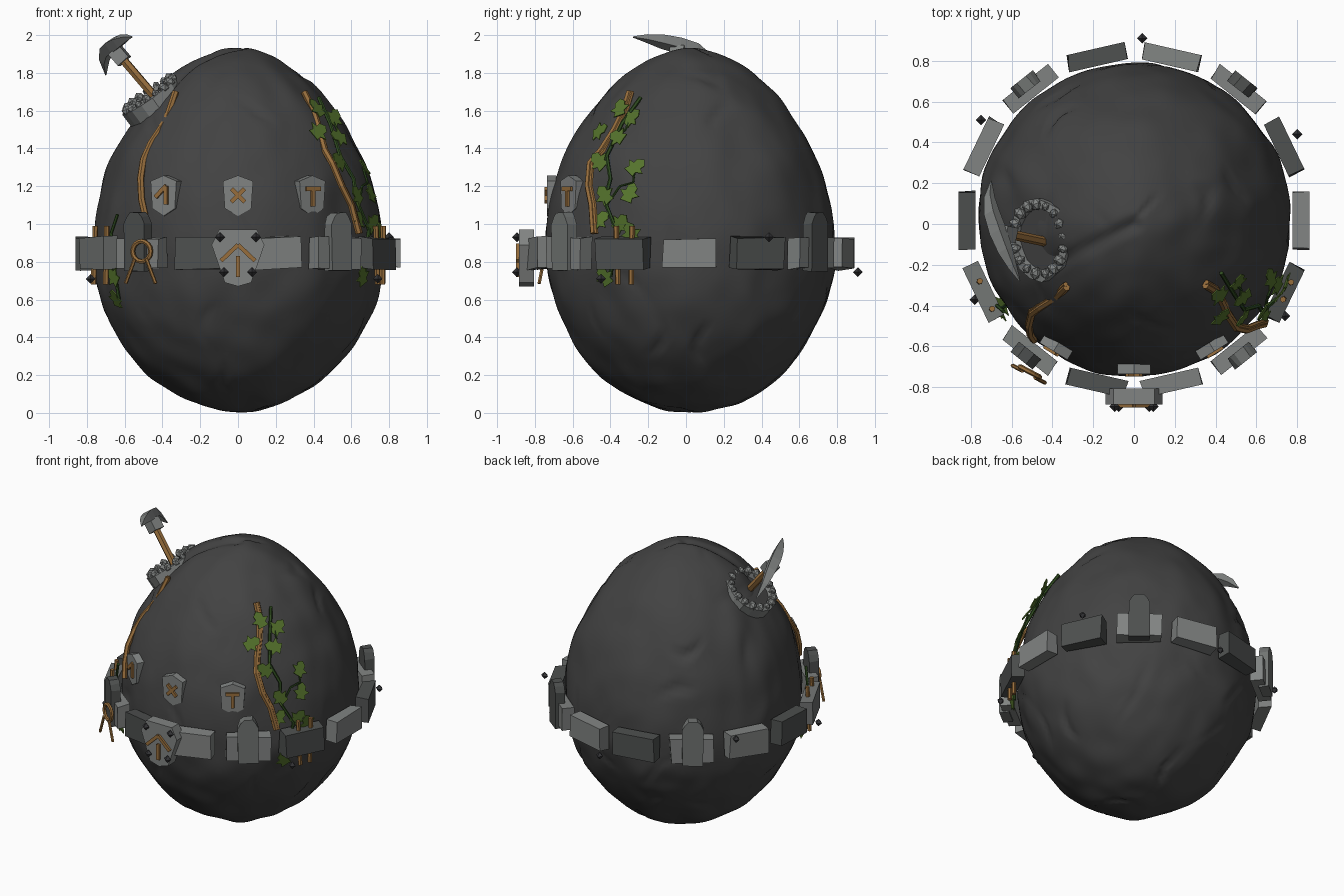
import bpy, bmesh, math, random
from math import sin, cos, pi, radians
from mathutils import Vector, Matrix, noise

random.seed(4)
cube = bpy.data.objects.get("Cube")
if cube:
    bpy.data.objects.remove(cube)


def material(name, r, g, b):
    m = bpy.data.materials.new(name)
    m.use_nodes = True
    m.diffuse_color = (r, g, b, 1)
    m.node_tree.nodes["Principled BSDF"].inputs["Base Color"].default_value = (r, g, b, 1)
    return m


SHELL = material("shell charcoal", .055, .055, .055)
LIGHT = material("light stone", .22, .23, .225)
MID = material("mid stone", .165, .175, .17)
DARK = material("dark stone", .075, .08, .078)
STUD = material("stud iron", .035, .035, .038)
WOOD = material("wood", .31, .155, .045)
LEAF = material("leaf green", .09, .17, .025)
STEM = material("stem green", .03, .075, .015)

MID_Z, WIDE, CY = .86, .765, .02


# Shell profile helpers
def radius(z):
    high = z > MID_Z
    t = (z - MID_Z) / (1.07 if high else MID_Z)
    return WIDE * max(0, 1 - t * t) ** (.585 if high else .53)


def frame(angle, r, z):
    """Upright frame on the shell axis: local -Y points outward."""
    a = radians(angle)
    return Matrix.Translation((r * cos(a), CY + r * sin(a), z)) @ Matrix.Rotation(a + pi / 2, 4, 'Z')


def on_side(y, z, off, side=1):
    r = radius(z) + off
    return Vector((side * math.sqrt(max(0, r * r - (y - CY) ** 2)), y, z))


def finish(bm, name, mats, matrix=Matrix()):
    bmesh.ops.recalc_face_normals(bm, faces=bm.faces)
    me = bpy.data.meshes.new(name)
    bm.to_mesh(me)
    bm.free()
    ob = bpy.data.objects.new(name, me)
    ob.matrix_world = matrix
    for m in mats:
        me.materials.append(m)
    bpy.context.collection.objects.link(ob)


def prism(name, outline, depth, matrix, mat, jitter=0):
    """Extrude an x-z outline along y."""
    bm = bmesh.new()
    rings = [[bm.verts.new((x + random.uniform(-jitter, jitter), y, z + random.uniform(-jitter, jitter)))
              for x, z in outline] for y in (-depth / 2, depth / 2)]
    bm.faces.new(rings[0])
    bm.faces.new(rings[1])
    n = len(outline)
    for i in range(n):
        j = (i + 1) % n
        bm.faces.new((rings[0][i], rings[0][j], rings[1][j], rings[1][i]))
    finish(bm, name, [mat], matrix)


def rect(w, h):
    return [(-w / 2, -h / 2), (w / 2, -h / 2), (w / 2, h / 2), (-w / 2, h / 2)]


def mirrored(half):
    return half + [(-x, z) for x, z in reversed(half) if x]


def bar(name, base, x1, z1, x2, z2, y):
    d = Vector((x2 - x1, z2 - z1))
    m = base @ Matrix.Translation(((x1 + x2) / 2, y, (z1 + z2) / 2)) @ Matrix.Rotation(-math.atan2(d.y, d.x), 4, 'Y')
    prism(name, rect(d.length, .022), .02, m, WOOD)


def tube(name, points, r, mat, radii=None, res=1, cyclic=False):
    cu = bpy.data.curves.new(name, 'CURVE')
    cu.dimensions = '3D'
    cu.bevel_depth, cu.bevel_resolution, cu.use_fill_caps = r, res, True
    sp = cu.splines.new('POLY')
    sp.points.add(len(points) - 1)
    sp.use_cyclic_u = cyclic
    sp.use_smooth = False
    for i, p in enumerate(points):
        sp.points[i].co = (*p, 1)
        sp.points[i].radius = radii[i] if radii else 1
    cu.materials.append(mat)
    bpy.context.collection.objects.link(bpy.data.objects.new(name, cu))


def stud(x, y, z):
    bm = bmesh.new()
    for s in (1, -1):
        bmesh.ops.create_cone(bm, segments=4, radius1=.026, radius2=0, depth=.026,
                              matrix=Matrix.Rotation(0 if s > 0 else pi, 4, 'X') @ Matrix.Translation((0, 0, .013)))
    finish(bm, "stud", [STUD], Matrix.Translation((x, y, z)))


# Shell: egg with soft dents, creases and a fold running down from the tip
bm = bmesh.new()
bmesh.ops.create_icosphere(bm, subdivisions=6, radius=1)
for v in bm.verts:
    d = v.co.normalized()
    z = MID_Z + d.z * (1.07 if d.z > 0 else MID_Z)
    flat = Vector((d.x, d.y, 0))
    if flat.length > 0:
        flat.normalize()
    p = flat * radius(z) + Vector((0, CY, z))
    crease = max(0, 1 - abs(noise.noise(d * 1.7 + Vector((3, 1, 7)))) * 14) * max(0, noise.noise(d * 3))
    along = min(1, max(0, (-.9 * p.x - .45 * p.y) / .42))
    gap = (Vector((p.x, p.y)) - Vector((-.38, -.19)) * along).length
    fold = max(0, 1 - gap / .05) if z > 1.5 else 0
    p += d * (noise.noise(d * 2.6) * .016 + noise.noise(d * 5) * .011 - crease * .035 - fold * .022)
    p.z = max(0, p.z)
    v.co = p
for f in bm.faces:
    f.smooth = True
finish(bm, "shell", [SHELL])

# Belt of slightly uneven stone blocks with four upright stones
tones = [LIGHT, DARK, LIGHT, LIGHT, DARK, LIGHT, LIGHT, DARK, MID, LIGHT, DARK, LIGHT, LIGHT, DARK]
uprights = {2: DARK, 5: MID, 9: DARK, 12: MID}
pillar = mirrored([(.068, -.16), (.068, .09), (.05, .13), (.028, .15)])
for i, tone in enumerate(tones):
    a = i * 360 / 14
    roll = Matrix.Rotation(radians(random.uniform(-2, 2)), 4, 'Y')
    prism("belt_block", rect(.285, .14 if i == 0 else .165), .085, frame(a, .818, .845) @ roll, tone, .008)
    if i in uprights:
        prism("upright_stone", pillar, .065, frame(a, .85, .91), uprights[i], .004)

# Large front shield with arrow mark and studs
front = frame(-90, .865, .82)
prism("front_shield", mirrored([(0, -.15), (.07, -.13), (.14, .07), (.1, .15)]), .08, front, LIGHT)
for s in (1, -1):
    bar("arrow_mark", front, 0, .07, .09 * s, -.015, -.045)
    for x, z in ((.095, .93), (.075, .745)):
        stud(s * x, -.895, z)
bar("arrow_mark", front, 0, -.1, 0, .01, -.045)

# Three small shields with simple marks
marks = {-121.5: [(.02, -.05, .02, .05), (.02, .05, -.045, -.01)],
         -90: [(-.035, -.035, .035, .035), (-.035, .035, .035, -.035)],
         -58.5: [(-.045, .035, .045, .035), (0, .035, 0, -.06)]}
for a, lines in marks.items():
    f = frame(a, .73, 1.152)
    prism("small_shield", mirrored([(0, -.11), (.07, -.07), (.08, .075), (0, .105)]), .05, f, LIGHT)
    for line in lines:
        bar("shield_mark", f, *line, -.028)

# Loose studs around the belt
for p in ((.8, .44, .93), (.04, .91, .745), (-.75, .51, .92), (.74, -.45, .71), (-.78, -.37, .71)):
    stud(*p)

# Wooden roots climbing the shell, each with a thin twin strand
right_root = [(.35, -.30, 1.7), (.40, -.33, 1.6), (.43, -.38, 1.5), (.46, -.45, 1.39), (.5, -.51, 1.32),
              (.55, -.52, 1.2), (.6, -.50, 1.1), (.64, -.49, .95)]
left_root = [(-.33, -.31, 1.7), (-.38, -.36, 1.55), (-.46, -.41, 1.43), (-.50, -.44, 1.34), (-.515, -.5, 1.24),
             (-.51, -.54, 1.13), (-.49, -.57, 1.04)]
for name, pts in (("right_root", right_root), ("left_root", left_root)):
    tube(name, pts, .018, WOOD)
    tube(name + "_strand", [(x * 1.015, y + .015, z) for x, y, z in pts], .012, WOOD)

# Wooden pegs through the belt
for x, y, lean in ((.765, -.29, .005), (.74, -.36, -.01), (-.765, -.29, .01), (-.70, -.42, .005)):
    tube("peg", [(x, y, .68), (x + lean, y + lean, .99)], .015, WOOD)

# Wooden ring charm with hanging ends
charm = Matrix.Translation((-.51, -.725, .855)) @ Matrix.Rotation(radians(-28), 4, 'Z')
tube("ring_charm", [charm @ Vector((.054 * cos(t * pi / 8), 0, .054 * sin(t * pi / 8))) for t in range(16)],
     .013, WOOD, cyclic=True)
for s in (1, -1):
    tube("charm_end", [charm @ Vector((x * s, -.012, z)) for x, z in ((.035, -.04), (.06, -.1), (.09, -.17))],
         .01, WOOD)

# Vines
vine = [(-.24, 1.67), (-.34, 1.53), (-.42, 1.36), (-.40, 1.24), (-.43, 1.12), (-.37, .97), (-.40, .72)]
tube("right_vine", [on_side(y, z, .035) for y, z in vine], .011, STEM)
tube("vine_branch", [on_side(y, z, .035) for y, z in ((-.42, 1.1), (-.35, 1.2), (-.28, 1.22), (-.27, 1.3))], .007, STEM)
tube("vine_branch", [on_side(y, z, .035) for y, z in ((-.38, 1.45), (-.32, 1.5), (-.29, 1.57))], .007, STEM)
tube("left_vine", [on_side(y, z, .03, -1) for y, z in ((-.43, 1.05), (-.4, .95), (-.42, .78), (-.4, .6))], .009, STEM)

# Ivy leaves lying on the shell
leaf = mirrored([(0, -.045), (.035, -.045), (.028, -.018), (.06, .005), (.028, .015), (.03, .042), (0, .065)])


def add_leaf(y, z, side):
    p = on_side(y, z, .045, side)
    slope = (radius(z + .01) - radius(z - .01)) / .02
    out = Vector((p.x, p.y - CY, 0)).normalized()
    n = Vector((out.x, out.y, -slope)).normalized()
    turn = Matrix.Rotation(random.uniform(-1.2, 1.2), 4, 'Y') @ Matrix.Rotation(random.uniform(-.3, .3), 4, 'X')
    prism("leaf", leaf, .006, Matrix.Translation(p) @ n.to_track_quat('-Y', 'Z').to_matrix().to_4x4() @ turn, LEAF)


for y, z in ((-.35, 1.61), (-.29, 1.56), (-.46, 1.49), (-.36, 1.46), (-.46, 1.33), (-.27, 1.3), (-.3, 1.16),
             (-.43, 1.15), (-.46, 1.02), (-.35, 1), (-.29, .95), (-.43, .72)):
    add_leaf(y, z, 1)
for y, z in ((-.40, .6), (-.43, .72)):
    add_leaf(y, z, -1)

# Stone crater on the upper shell
normal = Vector((-.57, -.1, .81)).normalized()
pit = Matrix.Translation((-.445, -.07, 1.655)) @ normal.to_track_quat('Z', 'Y').to_matrix().to_4x4()
side_axis = pit.to_3x3().inverted() @ Vector((0, 1, 0))
pit = pit @ Matrix.Rotation(math.atan2(side_axis.y, side_axis.x), 4, 'Z')   # local X runs along world y
bm = bmesh.new()
rings = []
wobble = [random.uniform(.93, 1.05) for k in range(16)]
for scale, z in ((1, -.07), (1.02, .035), (.8, .04), (.75, .01)):
    rings.append([bm.verts.new((.2 * scale * w * cos(k * pi / 8), .175 * scale * w * sin(k * pi / 8), z))
                  for k, w in enumerate(wobble)])
for a, b in zip(rings, rings[1:]):
    for k in range(16):
        j = (k + 1) % 16
        bm.faces.new((a[k], a[j], b[j], b[k]))
bm.faces.new(rings[-1]).material_index = 1
finish(bm, "crater_rim", [LIGHT, SHELL], pit)
for k in range(17):
    a = k * pi / 8.5
    bm = bmesh.new()
    bmesh.ops.create_icosphere(bm, subdivisions=1, radius=random.uniform(.024, .036))
    finish(bm, "rim_stone", [LIGHT], pit @ Matrix.Translation((.172 * cos(a), .15 * sin(a), .04))
           @ Matrix.Rotation(a, 4, 'Z') @ Matrix.Diagonal((1, .8, .9, 1)))

# Pickaxe stuck in the crater
base, end = Vector((-.42, -.09, 1.65)), Vector((-.655, -.04, 1.925))
tube("pick_handle", [base, end], .024, WOOD)
collar = Matrix.Translation(base.lerp(end, .88)) @ (end - base).to_track_quat('Z', 'Y').to_matrix().to_4x4()
prism("pick_collar", rect(.075, .08), .075, collar, LIGHT)
head = [(-.70, .21, 1.79), (-.708, .13, 1.865), (-.695, .05, 1.92), (-.665, -.04, 1.945),
        (-.63, -.13, 1.967), (-.595, -.21, 1.983), (-.56, -.28, 1.99)]
tube("pick_head", head, .045, LIGHT, [.08, .6, .9, 1, .85, .5, .08], 0)
